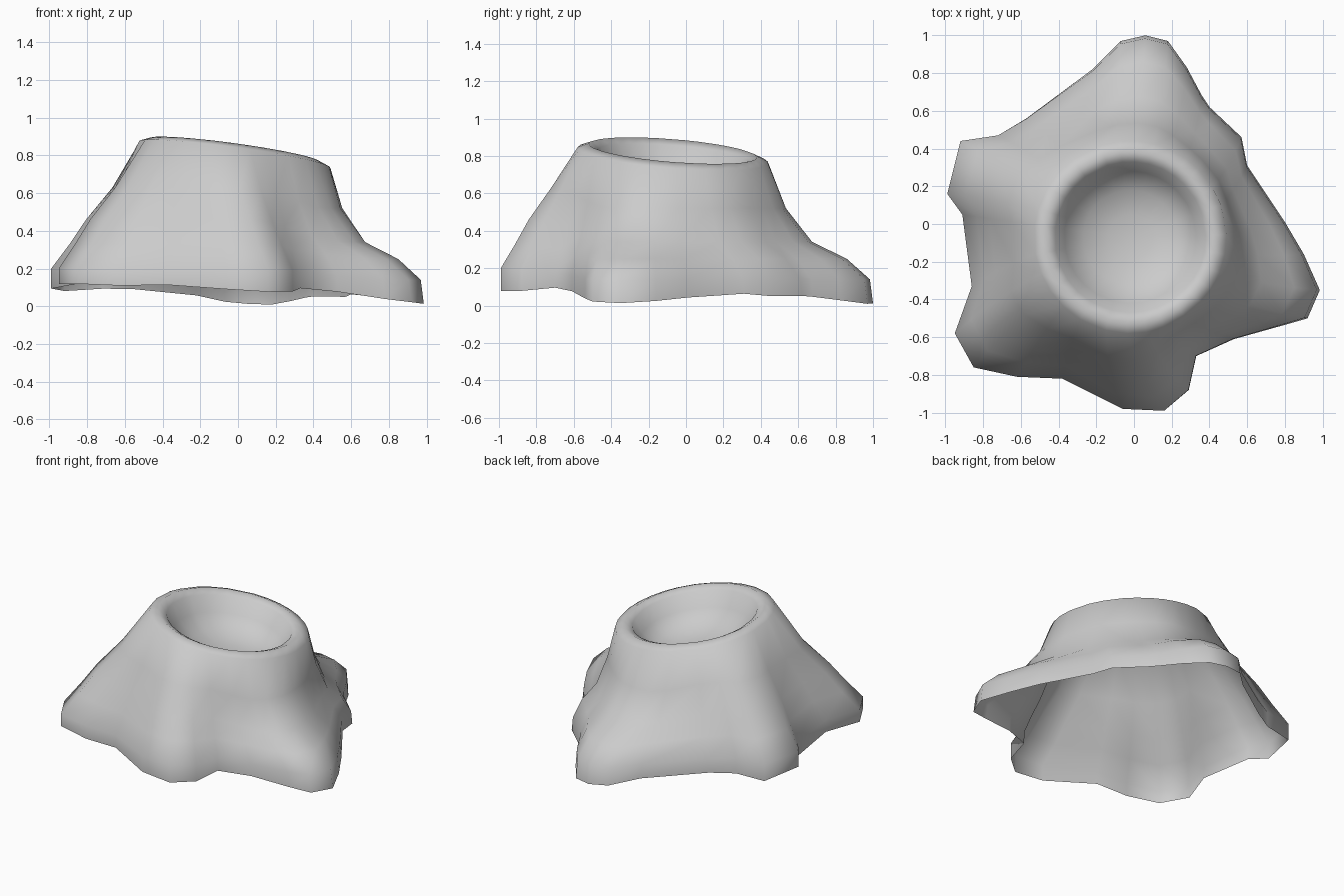
import bpy, bmesh
from math import atan2, cos, sin, radians, hypot, tau
from mathutils import Vector

cube = bpy.data.objects.get("Cube")
if cube:
    bpy.data.objects.remove(cube)

# Ground outline of the five flared roots, clockwise from the back root
outline = [(.06, 1), (.18, .97), (.28, .83), (.36, .68), (.4, .62), (.57, .46),
           (.6, .31), (.8, .01), (.9, -.16), (.985, -.35), (.92, -.5),
           (.78, -.54), (.53, -.61), (.33, -.7), (.29, -.88), (.16, -.99),
           (-.06, -.98), (-.38, -.82), (-.62, -.81), (-.85, -.76),
           (-.95, -.58), (-.86, -.33), (-.91, .05), (-.99, .16), (-.92, .44),
           (-.72, .47), (-.57, .56), (-.22, .82), (-.07, .97)]

# Flare profiles from ground to rim: (share of root spread, height)
low_flare = [(1, 0), (.97, .14), (.75, .25), (.42, .34), (.17, .52), (0, .75)]
high_flare = [(1, .07), (1, .2), (.8, .33), (.62, .46), (.33, .63), (0, .85)]
# Hollow top: (radius, height above the sloping rim)
hollow = [(.45, .025), (.4, 0), (.35, -.1), (.25, -.18), (.12, -.21)]

centre = Vector((-.02, -.07))
rim_radius = .51
count = len(outline)


def rim_height(x, y):
    return .795 - .136 * x - .08 * y


def ground_height(x, y):
    valley = max(0, 1 - hypot(x, y)) / 6
    return max(0, .05 - .05 * x - .035 * y + valley)


def polar(angle, radius):
    return centre.x + radius * cos(angle), centre.y + radius * sin(angle)


bm = bmesh.new()
columns = []
previous = None
for i, (px, py) in enumerate(outline):
    angle = atan2(py - centre.y, px - centre.x)
    while previous is not None and angle > previous:
        angle -= tau
    previous = angle
    even = radians(86) - tau * i / count
    reach = hypot(px - centre.x, py - centre.y)
    # Roots at the back and left flare lower than the others
    blend = min(1, max(0, (cos(angle - radians(32)) + .3) / .8))
    column = []
    for k, (lo, hi) in enumerate(zip(low_flare, high_flare)):
        share = hi[0] + (lo[0] - hi[0]) * blend
        height = hi[1] + (lo[1] - hi[1]) * blend
        turn = angle + (even - angle) * .6 * (1 - share)
        x, y = polar(turn, rim_radius + (reach - rim_radius) * share)
        if k == 0:
            height = ground_height(x, y)
        elif k == len(low_flare) - 1:
            height = rim_height(x, y)
        column.append(bm.verts.new((x, y, height)))
    for radius, rise in hollow:
        x, y = polar(angle + (even - angle) * .6, radius)
        column.append(bm.verts.new((x, y, rim_height(x, y) + rise)))
    columns.append(column)

# Skin the columns and close the bottom of the hollow
floor = bm.verts.new((*centre, rim_height(*centre) - .22))
for i, a in enumerate(columns):
    b = columns[(i + 1) % count]
    for k in range(len(a) - 1):
        bm.faces.new((b[k], a[k], a[k + 1], b[k + 1]))
    bm.faces.new((b[-1], a[-1], floor))

mesh = bpy.data.meshes.new("tree_stump")
bm.to_mesh(mesh)
bm.free()
mesh.shade_smooth()
stump = bpy.data.objects.new("tree_stump", mesh)
bpy.context.collection.objects.link(stump)

# Plain grey colour
grey = bpy.data.materials.new("plain_grey")
grey.use_nodes = True
colour = (.6, .6, .6, 1)
grey.diffuse_color = colour
grey.node_tree.nodes["Principled BSDF"].inputs["Base Color"].default_value = colour
mesh.materials.append(grey)
